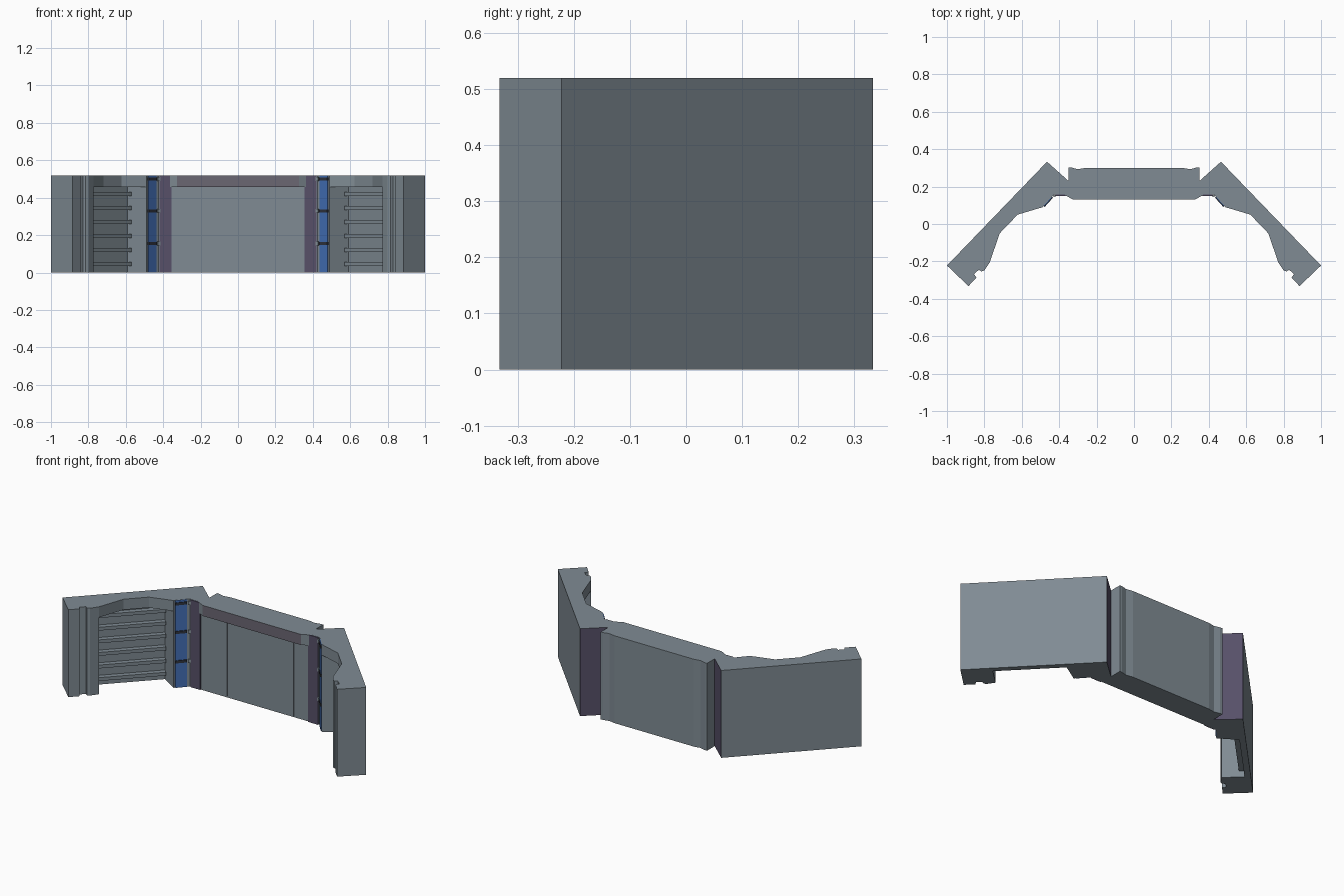
import bpy, bmesh
from mathutils import Vector

if "Cube" in bpy.data.objects:
    bpy.data.objects.remove(bpy.data.objects["Cube"])


def material(name, rgb):
    m = bpy.data.materials.new(name)
    m.diffuse_color = (*rgb, 1)
    m.use_nodes = True
    m.node_tree.nodes["Principled BSDF"].inputs["Base Color"].default_value = m.diffuse_color
    return m


GREY = material("wall_grey", (0.215, 0.26, 0.295))
PURPLE = material("dark_purple", (0.095, 0.08, 0.14))
MAUVE = material("purple_grey", (0.145, 0.135, 0.17))
BLUE = material("panel_blue", (0.06, 0.17, 0.50))
DARK = material("dark_band", (0.03, 0.035, 0.05))


def prism(name, pts, z0, z1, mat=GREY, sides=None, accent=None, mirror=True):
    """Extrude a plan outline; edges listed in sides get the accent material."""
    bm = bmesh.new()
    lo = [bm.verts.new((x, y, z0)) for x, y in pts]
    hi = [bm.verts.new((x, y, z1)) for x, y in pts]
    bm.faces.new(lo)
    bm.faces.new(hi)
    for i in range(len(pts)):
        j = (i + 1) % len(pts)
        f = bm.faces.new((lo[i], lo[j], hi[j], hi[i]))
        if sides and i in sides:
            f.material_index = 1
    bmesh.ops.recalc_face_normals(bm, faces=bm.faces)
    me = bpy.data.meshes.new(name)
    bm.to_mesh(me)
    bm.free()
    me.materials.append(mat)
    if accent:
        me.materials.append(accent)
    ob = bpy.data.objects.new(name, me)
    bpy.context.collection.objects.link(ob)
    if mirror:
        ob.modifiers.new("mirror", 'MIRROR').use_mirror_merge = False
    return ob


def plate(name, a, b, depth, z0, z1, mat):
    """Thin slab standing out to the front of the plan line a-b."""
    a, b = Vector(a), Vector(b)
    d = (b - a).normalized()
    n = Vector((d.y, -d.x)) * depth
    return prism(name, [a[:], b[:], (b + n)[:], (a + n)[:]], z0, z1, mat)


H, SOFFIT = 0.52, 0.457

# Centre wall: shared back outline, recessed front below, projecting cap above
back = [(0.35, 0.23), (0.35, 0.302), (0.335, 0.302), (0.30, 0.293), (0.26, 0.30)]
back += [(-x, y) for x, y in reversed(back)]
prism("centre_wall", back + [(-0.36, 0.157), (0.36, 0.157)], 0, SOFFIT, mirror=False)
cap = back + [(-0.37, 0.155), (-0.325, 0.13), (0.325, 0.13), (0.37, 0.155)]
prism("centre_cap", cap, SOFFIT, H, sides={11}, accent=MAUVE, mirror=False)
plate("centre_pilaster", (0.18, 0.157), (0.26, 0.157), 0.005, 0.01, SOFFIT, GREY)

# Side wings: same back and pillar, with an alcove below the roof
outer = [(0.35, 0.23), (0.465, 0.333), (1.0, -0.222), (0.885, -0.332),
         (0.842, -0.287), (0.855, -0.268), (0.83, -0.245), (0.815, -0.254),
         (0.80, -0.248), (0.772, -0.207)]
neck = [(0.488, 0.09), (0.482, 0.098), (0.44, 0.145), (0.425, 0.157), (0.35, 0.157)]
A, B = Vector((0.59, 0.155)), Vector((0.86, -0.124))
prism("wing_wall", outer + [B[:], A[:]] + neck, 0, SOFFIT, sides={0}, accent=PURPLE)
prism("wing_roof", outer + [(0.718, -0.05), (0.622, 0.05)] + neck, SOFFIT, H,
      sides={0}, accent=PURPLE)

# Louvre bars across the alcove back
n = Vector((-0.719, -0.695)) * 0.03
for i in range(6):
    z = 0.045 + i * 0.075
    prism("louvre_bar", [A[:], B[:], (B + n)[:], (A + n)[:]], z - 0.01, z + 0.01)

# Purple jambs, blue slanted panels and their dark bands
plate("jamb_panel", (0.355, 0.157), (0.42, 0.157), 0.006, 0, H - 0.001, PURPLE)
plate("blue_panel", (0.44, 0.145), (0.482, 0.098), 0.004, 0, H - 0.001, BLUE)
for z in (0.155, 0.33, 0.5):
    plate("panel_band", (0.439, 0.146), (0.483, 0.097), 0.008, z - 0.008, z + 0.008, DARK)
    plate("band_clip", (0.418, 0.157), (0.432, 0.151), 0.008, z - 0.01, z + 0.01, GREY)
